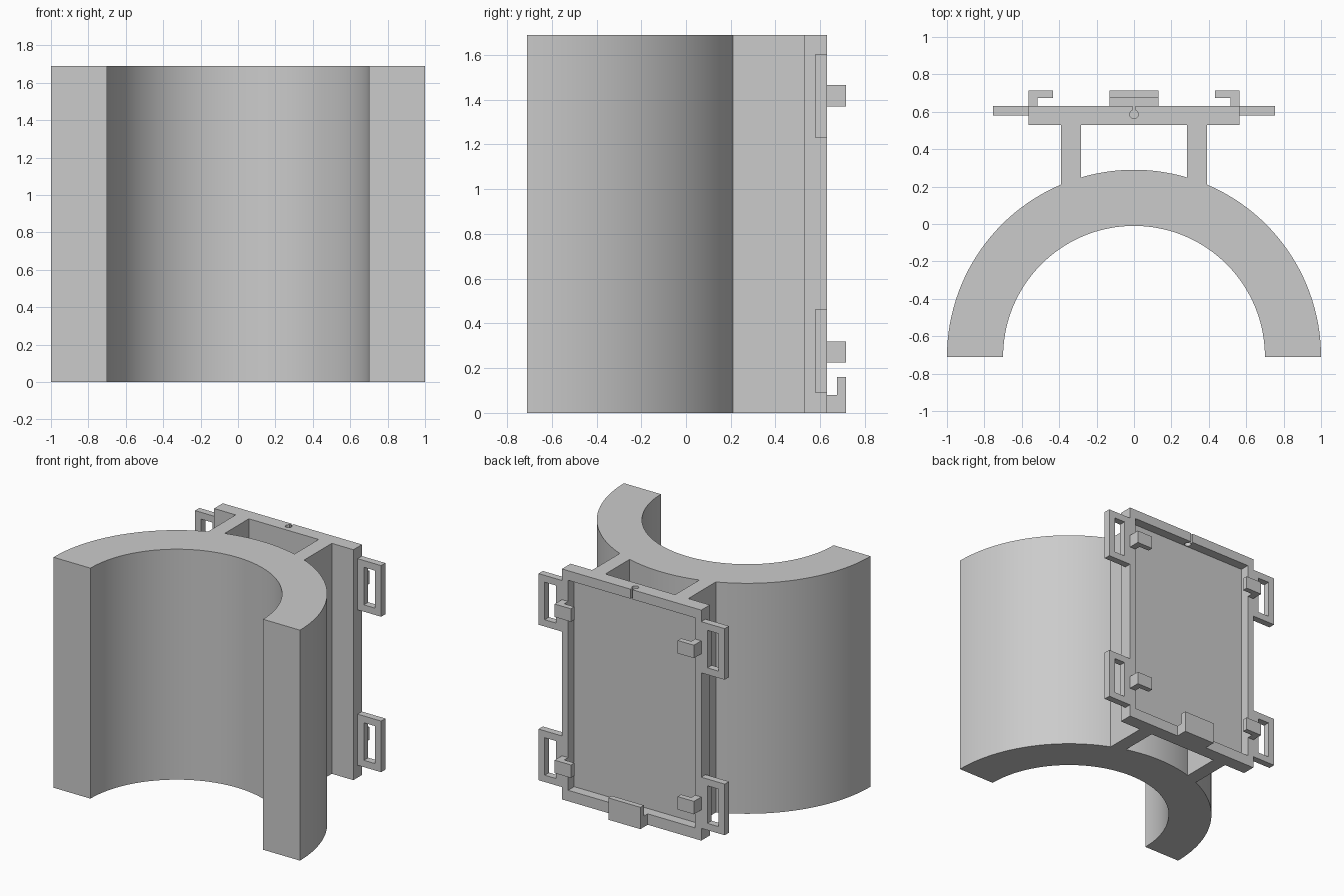
import bpy, bmesh, math

if "Cube" in bpy.data.objects:
    bpy.data.objects.remove(bpy.data.objects["Cube"], do_unlink=True)

HEIGHT = 1.69
ARCH_Y = -0.71      # centre of the half ring
BACK = 0.63         # rear face of the plate

grey = bpy.data.materials.new("plain grey")
grey.use_nodes = True
grey.diffuse_color = (0.6, 0.6, 0.6, 1)
grey.node_tree.nodes["Principled BSDF"].inputs["Base Color"].default_value = (0.6, 0.6, 0.6, 1)


def prism(name, outline, low, high, axis="z"):
    """Extrude a closed outline along z (points x, y) or along x (points y, z)."""
    place = (lambda a, b, t: (a, b, t)) if axis == "z" else (lambda a, b, t: (t, a, b))
    bm = bmesh.new()
    base = bm.faces.new([bm.verts.new(place(a, b, low)) for a, b in outline])
    moved = bmesh.ops.extrude_face_region(bm, geom=[base])
    verts = [v for v in moved["geom"] if isinstance(v, bmesh.types.BMVert)]
    bmesh.ops.translate(bm, verts=verts, vec=place(0, 0, high - low))
    bmesh.ops.recalc_face_normals(bm, faces=bm.faces)
    mesh = bpy.data.meshes.new(name)
    bm.to_mesh(mesh)
    bm.free()
    mesh.materials.append(grey)
    obj = bpy.data.objects.new(name, mesh)
    bpy.context.collection.objects.link(obj)
    return obj


def box(name, x, y, z):
    return prism(name, [(x[0], y[0]), (x[1], y[0]), (x[1], y[1]), (x[0], y[1])], *z)


def arc(cx, cy, radius, start, end, steps):
    angles = [math.radians(start + (end - start) * i / steps) for i in range(steps + 1)]
    return [(cx + radius * math.cos(a), cy + radius * math.sin(a)) for a in angles]


def apply_modifiers(obj):
    bpy.ops.object.select_all(action="DESELECT")
    obj.select_set(True)
    bpy.context.view_layer.objects.active = obj
    for mod in list(obj.modifiers):
        bpy.ops.object.modifier_apply(modifier=mod.name)


def cut(obj, cutter):
    cutter.hide_render = True
    mod = obj.modifiers.new("cut", "BOOLEAN")
    mod.operation = "DIFFERENCE"
    mod.solver = "EXACT"
    mod.object = cutter
    apply_modifiers(obj)
    bpy.data.objects.remove(cutter, do_unlink=True)


def repeat(obj, drop=0):
    """Copy downwards when asked, then mirror to the other side."""
    if drop:
        array = obj.modifiers.new("lower copy", "ARRAY")
        array.use_relative_offset = False
        array.use_constant_offset = True
        array.constant_offset_displace = (0, 0, -drop)
    obj.modifiers.new("other side", "MIRROR")
    apply_modifiers(obj)


# Half ring saddle
saddle = prism("saddle", arc(0, ARCH_Y, 1, 0, 180, 72) + arc(0, ARCH_Y, 0.7, 180, 0, 72), 0, HEIGHT)
bpy.ops.object.select_all(action="DESELECT")
saddle.select_set(True)
bpy.context.view_layer.objects.active = saddle
bpy.ops.object.shade_smooth_by_angle(angle=math.radians(30))

# Struts joining saddle and plate
inner, outer = 0.283, 0.39
def on_ring(x):
    return (x, ARCH_Y + math.sqrt(1 - x * x) - 0.003)
strut = prism("struts", [on_ring(inner), on_ring(outer), (outer, 0.53), (inner, 0.53)], 0, HEIGHT)
repeat(strut)

# Back plate with a shallow pocket and a keyhole slot through its top rim
plate = box("back_plate", (-0.565, 0.565), (0.53, BACK), (0, HEIGHT))
cut(plate, box("pocket_cutter", (-0.515, 0.515), (0.56, BACK + 0.1), (0.08, HEIGHT - 0.07)))
keyhole = arc(0, 0.586, 0.023, 110, 430, 20) + [(0.008, BACK + 0.1), (-0.008, BACK + 0.1)]
cut(plate, prism("keyhole_cutter", keyhole, HEIGHT - 0.1, HEIGHT + 0.1))

# Strap loops on both sides
loop = box("strap_loops", (0.565, 0.755), (0.58, BACK), (1.23, 1.605))
cut(loop, box("loop_cutter", (0.615, 0.705), (0.5, 0.7), (1.28, 1.555)))
repeat(loop, 1.14)

# Hooked corner clips
hook = [(0.565, BACK), (0.565, 0.715), (0.433, 0.715), (0.433, 0.675), (0.515, 0.675), (0.515, BACK)]
repeat(prism("side_clips", hook, 1.37, 1.465), 1.145)

# Bottom ledge clip with an upturned lip
ledge = [(BACK, 0), (0.715, 0), (0.715, 0.16), (0.675, 0.16), (0.675, 0.08), (BACK, 0.08)]
prism("bottom_clip", ledge, -0.13, 0.13, axis="x")
